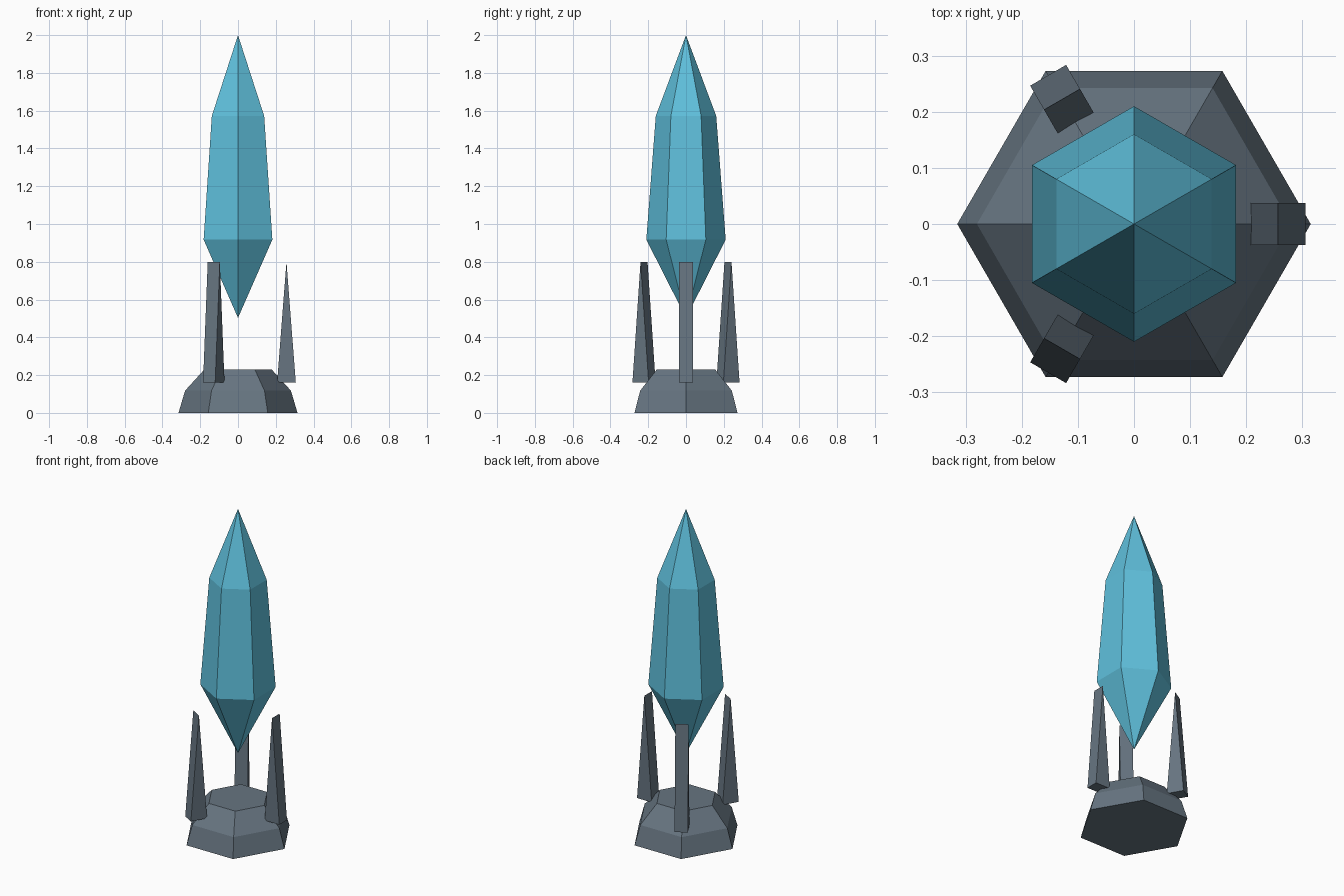
import bpy, bmesh, math

if "Cube" in bpy.data.objects:
    bpy.data.objects.remove(bpy.data.objects["Cube"])


def material(name, rgb):
    m = bpy.data.materials.new(name)
    m.diffuse_color = (*rgb, 1.0)
    m.use_nodes = True
    m.node_tree.nodes["Principled BSDF"].inputs["Base Color"].default_value = m.diffuse_color
    return m


def finish(name, bm, mat):
    bmesh.ops.recalc_face_normals(bm, faces=bm.faces)
    mesh = bpy.data.meshes.new(name)
    bm.to_mesh(mesh)
    bm.free()
    mesh.materials.append(mat)
    obj = bpy.data.objects.new(name, mesh)
    bpy.context.collection.objects.link(obj)
    return obj


def hex_lathe(name, profile, start_angle, mat):
    """Six-sided solid through (radius, height) rings; radius 0 is a point."""
    bm = bmesh.new()
    rings = []
    for r, z in profile:
        count = 6 if r > 0 else 1
        rings.append([bm.verts.new((r * math.cos(start_angle + i * math.pi / 3),
                                    r * math.sin(start_angle + i * math.pi / 3), z))
                      for i in range(count)])
    for a, b in zip(rings, rings[1:]):
        for i in range(6):
            j = (i + 1) % 6
            if len(a) == 1:
                bm.faces.new((a[0], b[j], b[i]))
            elif len(b) == 1:
                bm.faces.new((a[i], a[j], b[0]))
            else:
                bm.faces.new((a[i], a[j], b[j], b[i]))
    for ring in (rings[0], rings[-1]):
        if len(ring) == 6:
            bm.faces.new(ring)
    return finish(name, bm, mat)


def wedge(name, angle, mat):
    """Upright triangular prism whose top ridge runs around the base."""
    bm = bmesh.new()
    profile = [(0.207, 0.16), (0.306, 0.16), (0.2565, 0.80)]
    ends = [[bm.verts.new((x, y, z)) for x, z in profile] for y in (-0.037, 0.037)]
    for end in ends:
        bm.faces.new(end)
    for i in range(3):
        j = (i + 1) % 3
        bm.faces.new((ends[0][i], ends[0][j], ends[1][j], ends[1][i]))
    obj = finish(name, bm, mat)
    obj.rotation_euler.z = angle
    return obj


stone = material("slate_grey", (0.135, 0.178, 0.22))
crystal = material("crystal_blue", (0.115, 0.53, 0.72))

# Stepped hexagonal base
hex_lathe("base", [(0.315, 0), (0.28, 0.118), (0.178, 0.23)], 0, stone)

# Floating crystal, turned half a side from the base
hex_lathe("crystal", [(0, 0.503), (0.21, 0.917), (0.16, 1.572), (0, 2.0)],
          math.pi / 6, crystal)

# Three prongs around the base
for k in range(3):
    wedge(f"prong_{k + 1}", k * math.tau / 3, stone)
